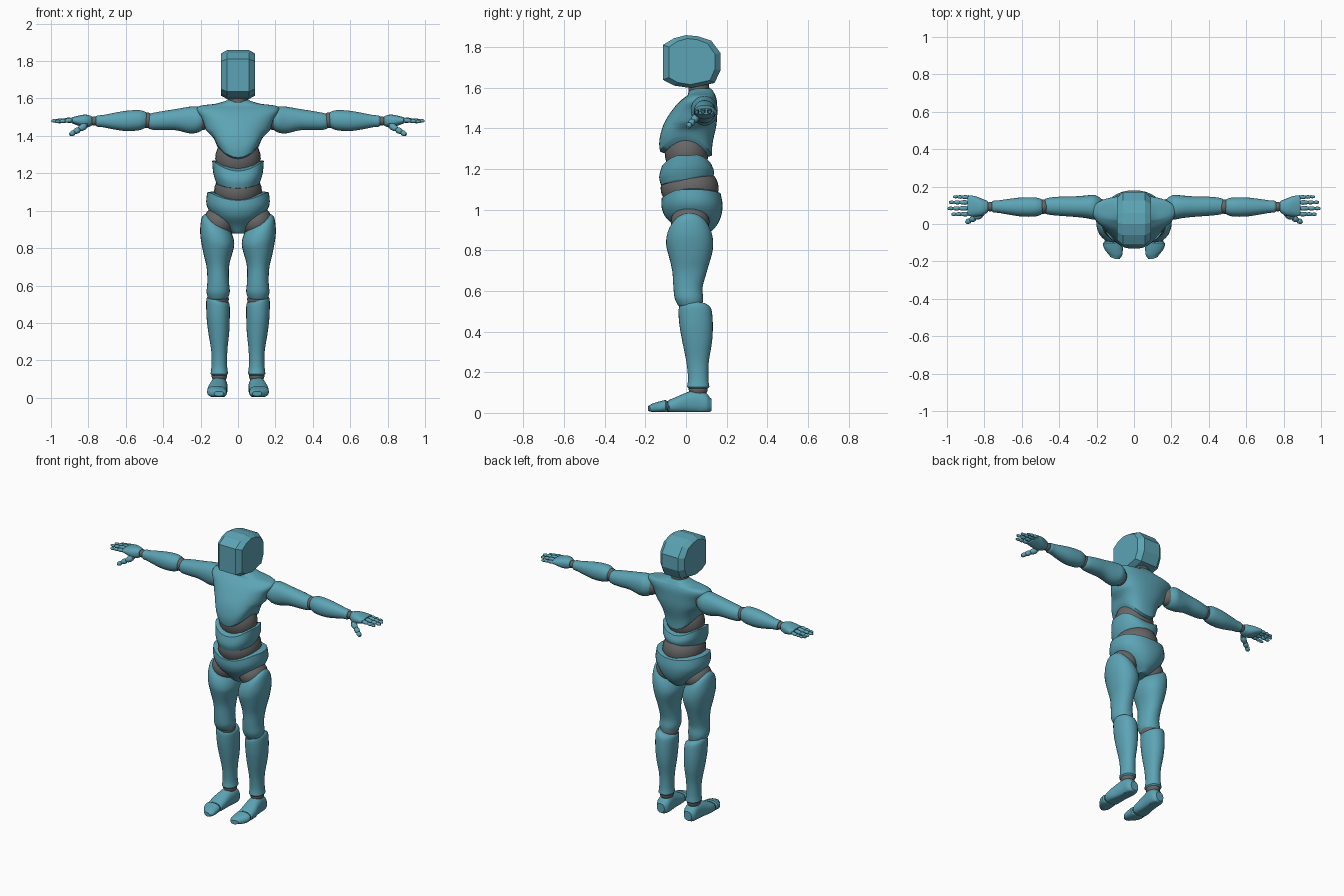
import bpy, bmesh, math
from mathutils import Vector

if "Cube" in bpy.data.objects:
    bpy.data.objects.remove(bpy.data.objects["Cube"])


def material(name, rgb):
    m = bpy.data.materials.new(name)
    m.diffuse_color = (*rgb, 1)
    m.use_nodes = True
    m.node_tree.nodes["Principled BSDF"].inputs["Base Color"].default_value = m.diffuse_color
    return m


TEAL = material("teal_shell", (0.107, 0.37, 0.46))
GREY = material("grey_joint", (0.135, 0.135, 0.135))


def finish(name, bm, mat, mirror=False, angle=38):
    bmesh.ops.recalc_face_normals(bm, faces=bm.faces)
    me = bpy.data.meshes.new(name)
    bm.to_mesh(me)
    bm.free()
    me.materials.append(mat)
    ob = bpy.data.objects.new(name, me)
    bpy.context.collection.objects.link(ob)
    if mirror:
        ob.modifiers.new("mirror", "MIRROR").use_mirror_merge = False
    bpy.context.view_layer.objects.active = ob
    ob.select_set(True)
    if angle:
        bpy.ops.object.shade_smooth_by_angle(angle=math.radians(angle))
    ob.select_set(False)
    return ob


def smooth_rings(rings, k=4):
    """Catmull-Rom interpolation of section tuples."""
    out = []
    for i in range(len(rings) - 1):
        p = [rings[min(max(i + d, 0), len(rings) - 1)] for d in (-1, 0, 1, 2)]
        for j in range(k):
            t = j / k
            out.append([0.5 * (2 * b + (c - a) * t + (2 * a - 5 * b + 4 * c - d) * t * t
                               + (3 * b - a - 3 * c + d) * t ** 3) for a, b, c, d in zip(*p)])
    return out + [list(rings[-1])]


def loft(bm, axis, rings, n=28, power=2.0, k=4, cap=0.008, deform=None):
    """Rings are (position, centre u, centre v, radius u, radius v) along one axis."""
    secs = smooth_rings(rings, k)
    sign = 1 if secs[-1][0] > secs[0][0] else -1
    lo, hi = secs[0], secs[-1]

    def shrunk(r, d):
        return [r[0] + d, r[1], r[2], r[3] * 0.84, r[4] * 0.84]
    secs = [shrunk(lo, -cap * sign)] + secs + [shrunk(hi, cap * sign)]
    loops = []
    for s, cu, cv, ru, rv in secs:
        loop = []
        for i in range(n):
            a = 2 * math.pi * i / n
            c, q = math.cos(a), math.sin(a)
            u = cu + ru * math.copysign(abs(c) ** (2 / power), c)
            v = cv + rv * math.copysign(abs(q) ** (2 / power), q)
            co = {"X": (s, u, v), "Y": (u, s, v), "Z": (u, v, s)}[axis]
            co = Vector(co)
            loop.append(bm.verts.new(deform(co) if deform else co))
        loops.append(loop)
    for a, b in zip(loops, loops[1:]):
        for i in range(n):
            bm.faces.new((a[i], a[(i + 1) % n], b[(i + 1) % n], b[i]))
    bm.faces.new(loops[0])
    bm.faces.new(loops[-1])


def part(name, axis, rings, mat=TEAL, mirror=False, **kw):
    bm = bmesh.new()
    loft(bm, axis, rings, **kw)
    return finish(name, bm, mat, mirror)


def ball(name, c, r, mirror=False):
    bm = bmesh.new()
    bmesh.ops.create_uvsphere(bm, u_segments=24, v_segments=14, radius=1)
    for v in bm.verts:
        v.co = Vector([c[i] + v.co[i] * r[i] for i in range(3)])
    return finish(name, bm, GREY, mirror)


def clamp(t):
    return max(0.0, min(1.0, t))


# Head: faceted side profile with chamfered flanks
profile = [(-.113, 1.81), (-.06, 1.842), (0, 1.858), (.06, 1.852), (.125, 1.83), (.17, 1.77),
           (.17, 1.685), (.14, 1.622), (.02, 1.598), (-.06, 1.61), (-.113, 1.638)]
bm = bmesh.new()
loops = [[bm.verts.new((x, .03 + (y - .03) * sy, 1.727 + (z - 1.727) * sz)) for y, z in profile]
         for x, sy, sz in ((-.09, .8, .87), (-.06, 1, 1), (.06, 1, 1), (.09, .8, .87))]
for a, b in zip(loops, loops[1:]):
    for i in range(len(a)):
        j = (i + 1) % len(a)
        bm.faces.new((a[i], a[j], b[j], b[i]))
bm.faces.new(loops[0])
bm.faces.new(loops[-1])
finish("head", bm, TEAL, angle=0)
part("neck", "Z", [(1.53, 0, .075, .062, .06), (1.58, 0, .065, .055, .052),
                   (1.64, 0, .06, .055, .052)], GREY)


# Chest: wide shoulders, narrower front, arched lower rim
def chest_shape(p):
    front = clamp(-p.y / .13) * clamp((p.z - 1.30) / .1)
    t = clamp((1.43 - p.z) / .15)
    z = p.z + .08 * t * min(1.2, (p.x / .12) ** 2) - .02 * t * clamp(p.y / .12)
    return Vector((p.x * (1 - .22 * front), p.y, z))


part("chest", "Z", [(1.285, 0, 0, .115, .128), (1.34, 0, 0, .138, .131), (1.42, 0, .02, .168, .13),
                    (1.49, 0, .043, .192, .11), (1.535, 0, .062, .22, .09),
                    (1.56, 0, .075, .205, .07), (1.572, 0, .075, .12, .064),
                    (1.588, 0, .075, .065, .055)], n=40, power=2.4, deform=chest_shape)

# Torso joints
ball("midriff_joint", (0, .003, 1.28), (.122, .108, .12))
ball("waist_joint", (0, .018, 1.105), (.128, .143, .115))


# Abdomen band: dips at the front, raised at the sides
def abdomen_shape(p):
    side = min(1, (p.x / .13) ** 2)
    top = clamp((p.z - 1.12) / .1)
    up = top * (.055 * side + .008 * clamp(p.y / .1))
    low = (1 - top) * (.03 * side + .04 * clamp(p.y / .12))
    return Vector((p.x, p.y, p.z + up + low))


part("abdomen", "Z", [(1.12, 0, .005, .115, .128), (1.16, 0, .003, .132, .135),
                      (1.212, 0, .003, .138, .122)], n=36, power=2.3, deform=abdomen_shape)


# Pelvis: V-shaped shell with leg openings and a dipped front rim
def pelvis_shape(p):
    top = clamp((p.z - .97) / .1)
    side = min(1, (p.x / .15) ** 2)
    return Vector((p.x, p.y, p.z + top * (.05 * side + .03 * clamp(p.y / .14) * (1 - side))))


part("pelvis", "Z", [(.885, 0, .04, .04, .075), (.92, 0, .045, .085, .105), (.965, 0, .035, .13, .137),
                     (1.01, 0, .03, .168, .15), (1.055, 0, .025, .165, .145)],
     n=36, power=2.2, deform=pelvis_shape)
ball("hip_joint", (.1, .02, .94), (.085, .095, .085), True)


# Thigh: slanted top following the hip line
def thigh_shape(p):
    t = clamp((p.z - .75) / .17)
    return Vector((p.x, p.y, p.z + t * (.5 * (p.x - .11) - 2.5 * (p.y - .015) ** 2)))


part("thigh", "Z", [(.53, .107, .02, .052, .06), (.565, .106, .014, .062, .07), (.62, .106, .01, .058, .072),
                    (.7, .108, .018, .06, .086), (.78, .109, .02, .079, .106), (.85, .111, .018, .091, .116),
                    (.91, .114, .018, .083, .108), (.945, .118, .02, .062, .08), (.962, .12, .02, .03, .04)],
     mirror=True, power=2.15, deform=thigh_shape)
ball("knee_joint", (.105, .025, .527), (.056, .06, .055), True)

# Shin and ankle
part("shin", "Z", [(.128, .1, .06, .047, .055), (.17, .1, .06, .042, .05), (.25, .1, .057, .043, .055),
                   (.35, .103, .055, .056, .073), (.43, .106, .05, .062, .082), (.5, .107, .045, .063, .082),
                   (.522, .106, .043, .059, .074)],
     mirror=True, power=2.15,
     deform=lambda p: Vector((p.x, p.y, p.z + clamp((p.z - .43) / .1) * .3 * (p.x - .106))))
ball("ankle_joint", (.1, .06, .117), (.041, .047, .04), True)


# Foot and toes, flattened underneath
def sole(p):
    return Vector((p.x, p.y, max(p.z, .004)))


part("foot", "Y", [(-.08, .112, .033, .051, .032), (-.04, .111, .04, .052, .042),
                   (.01, .106, .05, .047, .053), (.06, .101, .054, .045, .059),
                   (.1, .1, .047, .043, .05), (.117, .1, .04, .032, .036)],
     mirror=True, power=2.4, deform=sole)
ball("toe_joint", (.112, -.09, .032), (.045, .026, .027), True)


def toe_shape(p):
    return sole(Vector((p.x, p.y + .45 * max(0, p.x - .1) * clamp((-.1 - p.y) / .07), p.z)))


part("toe_cap", "Y", [(-.102, .113, .033, .052, .031), (-.135, .112, .029, .052, .027),
                      (-.165, .107, .025, .045, .021), (-.18, .102, .022, .03, .015)],
     mirror=True, power=2.4, deform=toe_shape)

# Arm
ball("shoulder_joint", (.195, .085, 1.485), (.05, .055, .055), True)
part("upper_arm", "X", [(.185, .088, 1.487, .055, .05), (.215, .09, 1.487, .066, .069),
                        (.26, .092, 1.485, .06, .071), (.33, .093, 1.487, .054, .057),
                        (.4, .095, 1.482, .051, .051), (.45, .095, 1.478, .046, .046),
                        (.473, .095, 1.478, .04, .041)], mirror=True, power=2.15)
ball("elbow_joint", (.485, .093, 1.483), (.036, .039, .042), True)
part("forearm", "X", [(.497, .092, 1.486, .042, .044), (.53, .091, 1.484, .051, .054),
                      (.6, .091, 1.48, .051, .054), (.67, .092, 1.479, .042, .043),
                      (.72, .093, 1.479, .034, .033), (.75, .093, 1.479, .032, .031)],
     mirror=True, power=2.15)
ball("wrist_joint", (.768, .093, 1.48), (.024, .026, .025), True)

# Hand
part("palm", "X", [(.785, .092, 1.48, .032, .027), (.815, .09, 1.479, .046, .035),
                   (.85, .095, 1.481, .054, .028), (.885, .098, 1.483, .056, .017)],
     mirror=True, power=2.4, cap=.004)


def bone(bm, a, b, ra, rb):
    """Tapered rounded segment from a to b."""
    a, b = Vector(a), Vector(b)
    d = b - a
    rot = d.to_track_quat("X", "Z")
    L = d.length
    loft(bm, "X", [(0, 0, 0, ra * .8, ra * .8), (L * .25, 0, 0, ra, ra), (L * .8, 0, 0, rb, rb),
                   (L, 0, 0, rb * .75, rb * .75)], n=12, k=2, cap=.002,
         deform=lambda p: a + rot @ p)


digits = [((.888, .053, 1.484), (.976, .052, 1.476), .0125),
          ((.89, .084, 1.486), (.997, .083, 1.480), .013),
          ((.89, .115, 1.485), (.99, .116, 1.479), .0125),
          ((.886, .143, 1.482), (.966, .146, 1.474), .011),
          ((.815, .052, 1.456), (.898, .008, 1.406), .019)]
shell, core = bmesh.new(), bmesh.new()
for a, b, r in digits:
    a, b = Vector(a), Vector(b)
    bone(core, a.lerp(b, -.08), a.lerp(b, .85), r * .7, r * .55)
    for t0, t1, s in ((.03, .4, 1), (.44, .71, .88), (.75, .98, .76)):
        bone(shell, a.lerp(b, t0), a.lerp(b, t1), r * s, r * s * .86)
finish("fingers", shell, TEAL, True)
finish("finger_joints", core, GREY, True)
